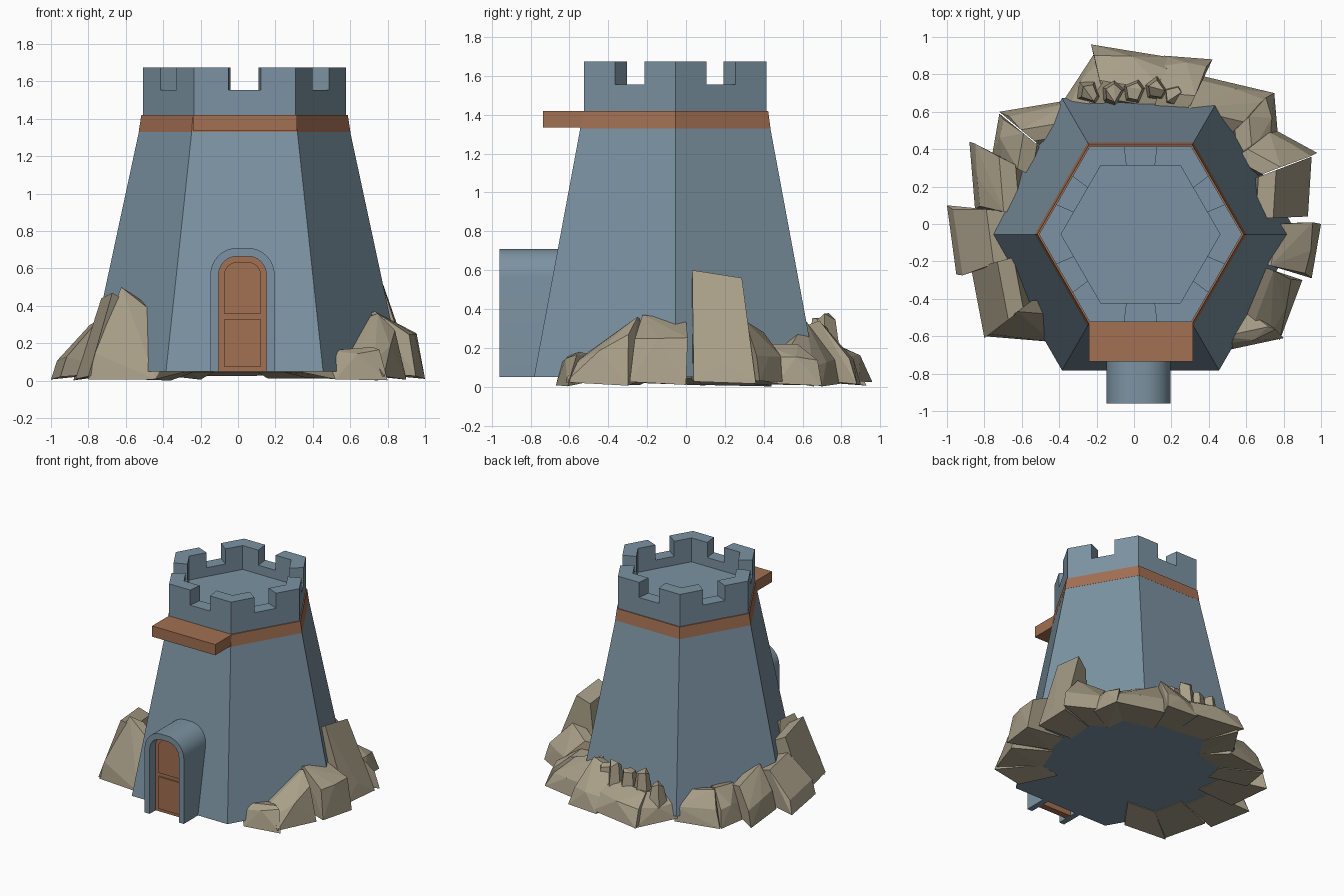
import bpy, bmesh, math, random
from mathutils import Vector

if "Cube" in bpy.data.objects:
    bpy.data.objects.remove(bpy.data.objects["Cube"])

random.seed(4)
CX, CY = 0.035, -0.055          # tower axis


def material(name, rgb):
    m = bpy.data.materials.new(name)
    m.diffuse_color = (*rgb, 1)
    m.use_nodes = True
    m.node_tree.nodes["Principled BSDF"].inputs["Base Color"].default_value = m.diffuse_color
    return m


STONE = material("blue_stone", (0.20, 0.29, 0.36))
WOOD = material("wood", (0.36, 0.16, 0.085))
ROCK = material("rock", (0.40, 0.35, 0.25))


def finish(bm, name, mat):
    bmesh.ops.recalc_face_normals(bm, faces=bm.faces)
    me = bpy.data.meshes.new(name)
    bm.to_mesh(me)
    bm.free()
    me.materials.append(mat)
    ob = bpy.data.objects.new(name, me)
    bpy.context.collection.objects.link(ob)
    return ob


def hex_pt(r, i, z):
    a = math.pi / 3 * i
    return Vector((CX + r * math.cos(a), CY + r * math.sin(a), z))


def hex_loft(name, rings, mat):
    """Closed six-sided solid through (radius, z) rings."""
    bm = bmesh.new()
    loops = [[bm.verts.new(hex_pt(r, i, z)) for i in range(6)] for r, z in rings]
    for a, b in zip(loops, loops[1:]):
        for i in range(6):
            j = (i + 1) % 6
            bm.faces.new((a[i], a[j], b[j], b[i]))
    bm.faces.new(loops[0])
    bm.faces.new(loops[-1])
    return finish(bm, name, mat)


def extrude(name, pts, vec, mat):
    """Prism from a 3D outline swept along vec."""
    bm = bmesh.new()
    f = bm.faces.new([bm.verts.new(p) for p in pts])
    g = bmesh.ops.extrude_face_region(bm, geom=[f])["geom"]
    bmesh.ops.translate(bm, vec=vec, verts=[v for v in g if isinstance(v, bmesh.types.BMVert)])
    # extruding keeps the first face as the second cap
    return finish(bm, name, mat)


# Tower body, wooden band, parapet with sunken floor
hex_loft("tower_body", [(0.84, 0.05), (0.565, 1.33)], STONE)
hex_loft("wooden_band", [(0.566, 1.33), (0.552, 1.42)], WOOD)
hex_loft("parapet", [(0.543, 1.42), (0.543, 1.555), (0.425, 1.555), (0.425, 1.485)], STONE)

# Corner merlons, leaving a notch in the middle of every side
for i in range(6):
    o = [hex_pt(0.543, k, 1.555) for k in (i - 1, i, i + 1)]
    n = [hex_pt(0.425, k, 1.555) for k in (i - 1, i, i + 1)]
    outline = [o[1].lerp(o[0], 0.34), o[1], o[1].lerp(o[2], 0.34),
               n[1].lerp(n[2], 0.325), n[1], n[1].lerp(n[0], 0.325)]
    extrude(f"merlon_{i + 1}", outline, (0, 0, 0.12), STONE)

# Balcony slab over the door
extrude("balcony", [(-0.24, -0.735, 1.335), (0.315, -0.735, 1.335),
                    (0.315, -0.45, 1.335), (-0.24, -0.45, 1.335)], (0, 0, 0.085), WOOD)


def arch(hw, bottom, top, r, y, n=8):
    """Outline with rounded upper corners, from bottom left to bottom right."""
    x0, pts = 0.024, [(-hw, bottom)]
    for s, start in ((-1, math.pi), (1, math.pi / 2)):
        for k in range(n + 1):
            a = start - math.pi / 2 * k / n
            pts.append((s * (hw - r) + r * math.cos(a), top - r + r * math.sin(a)))
    pts.append((hw, bottom))
    return [(x0 + x, y, z) for x, z in pts]


# Arched door surround and door
ring = arch(0.172, 0.05, 0.71, 0.145, -0.96) + arch(0.128, 0.05, 0.665, 0.10, -0.96)[::-1]
surround = extrude("door_surround", ring, (0, 0.42, 0), STONE)
extrude("door", arch(0.128, 0.05, 0.665, 0.10, -0.885), (0, 0.05, 0), WOOD)
extrude("door_panel_upper", arch(0.10, 0.36, 0.635, 0.075, -0.895), (0, 0.02, 0), WOOD)
extrude("door_panel_lower", arch(0.10, 0.075, 0.33, 0.005, -0.895, 1), (0, 0.02, 0), WOOD)
bpy.context.view_layer.objects.active = surround
surround.select_set(True)
bpy.ops.object.shade_smooth_by_angle(angle=math.radians(35))


def hull(name, pts):
    bm = bmesh.new()
    for p in pts:
        bm.verts.new(p)
    res = bmesh.ops.convex_hull(bm, input=bm.verts)
    junk = {v for v in res["geom_interior"] if isinstance(v, bmesh.types.BMVert)}
    bmesh.ops.delete(bm, geom=list(junk), context="VERTS")
    bmesh.ops.dissolve_limit(bm, angle_limit=0.06, verts=bm.verts, edges=bm.edges)
    return finish(bm, name, ROCK)


def rock(name, p1, p2, h1, h2, f=0.78, s=0.5):
    """Boulder: outer foot p1-p2, ridge of height h1-h2 at radius factor f, shoulder s."""
    pts = []
    for (x, y), h in ((p1, h1), (p2, h2)):
        j = lambda a: random.uniform(-a, a)
        pts += [(x, y, 0.015 + j(0.015)),
                (x * 0.95 + j(0.02), y * 0.95 + j(0.02), h * s + j(0.02)),
                (x * f, y * f, h),
                (x * (f - 0.1), y * (f - 0.1), h * 0.9),
                (x * 0.66, y * 0.66, 0.045)]
    mx, my = (p1[0] + p2[0]) / 2, (p1[1] + p2[1]) / 2
    pts.append((mx * 0.97, my * 0.97, (h1 + h2) * 0.5 * s))
    return hull(name, pts)


# Boulders round the foot, counter-clockwise from the front right
boulders = [
    ((0.52, -0.67), (0.80, -0.61), 0.16, 0.18, 0.90, 0.85),
    ((0.78, -0.62), (0.90, -0.30), 0.17, 0.36, 0.83, 0.70),
    ((0.95, -0.29), (1.00, 0.00), 0.37, 0.34, 0.77, 0.70),
    ((0.93, 0.04), (0.95, 0.36), 0.60, 0.56, 0.80, 0.22),
    ((0.98, 0.38), (0.76, 0.50), 0.34, 0.28, 0.80, 0.50),
    ((0.77, 0.47), (0.75, 0.70), 0.22, 0.22, 0.82, 0.70),
    ((0.75, 0.70), (0.37, 0.79), 0.22, 0.34, 0.78, 0.45),
    ((0.42, 0.88), (0.16, 0.90), 0.34, 0.28, 0.78, 0.45),
    ((0.20, 0.89), (-0.23, 0.96), 0.24, 0.22, 0.80, 0.70),
    ((-0.20, 0.93), (-0.39, 0.64), 0.22, 0.20, 0.82, 0.60),
    ((-0.36, 0.66), (-0.72, 0.60), 0.20, 0.26, 0.84, 0.50),
    ((-0.72, 0.59), (-0.76, 0.36), 0.26, 0.24, 0.82, 0.60),
    ((-0.88, 0.44), (-0.85, 0.08), 0.26, 0.32, 0.82, 0.50),
    ((-1.00, 0.10), (-0.95, -0.27), 0.30, 0.32, 0.79, 0.40),
    ((-0.87, -0.24), (-0.80, -0.61), 0.44, 0.47, 0.84, 0.25),
    ((-0.80, -0.60), (-0.44, -0.63), 0.50, 0.28, 0.78, 0.30),
]
for k, b in enumerate(boulders):
    rock(f"boulder_{k + 1}", *b)

# Small stones heaped at the back
for k, (x, y, h) in enumerate([(-0.24, 0.70, 0.30), (-0.11, 0.70, 0.36), (0.0, 0.71, 0.34),
                               (0.12, 0.72, 0.38), (0.21, 0.69, 0.33)]):
    pts = []
    for i in range(5):
        a = i * 1.257 + random.uniform(-0.3, 0.3)
        c, d = math.cos(a), math.sin(a)
        pts += [(x + 0.075 * c, y + 0.08 * d, 0.12),
                (x + 0.045 * c, y + 0.05 * d, h + random.uniform(-0.04, 0.0))]
    hull(f"small_stone_{k + 1}", pts)
